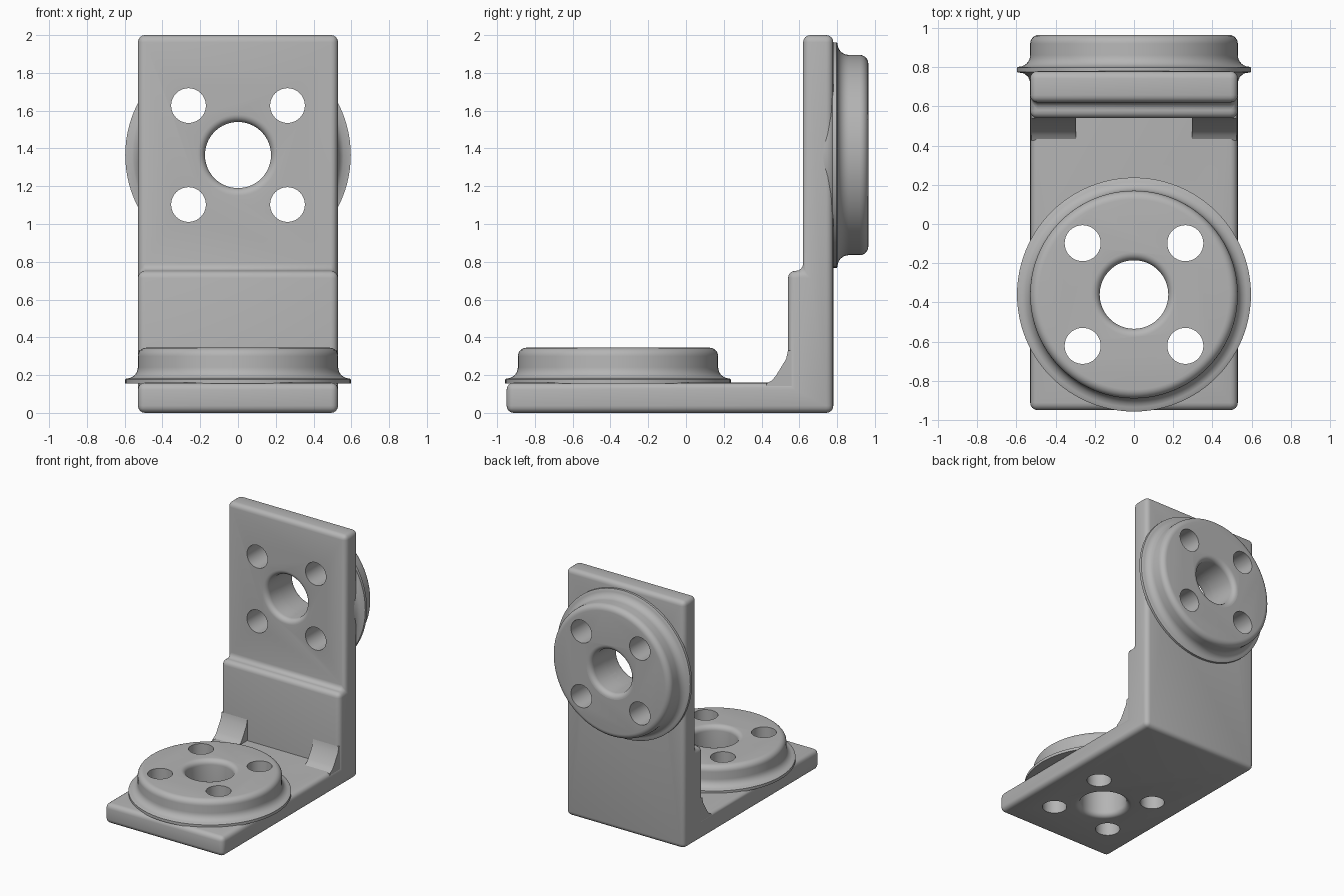
import bpy
import bmesh
from math import cos, sin, pi, radians
from mathutils import Matrix, Vector

cube = bpy.data.objects.get("Cube")
if cube:
    bpy.data.objects.remove(cube)

grey = bpy.data.materials.new("light grey")
grey.use_nodes = True
grey.diffuse_color = (0.46, 0.46, 0.46, 1)
grey.node_tree.nodes["Principled BSDF"].inputs["Base Color"].default_value = grey.diffuse_color

HALF = 0.53      # half width of the bracket
THICK = 0.16     # plate thickness
TOP = 0.345      # height of a disc face above the far side of its plate


def finish(name, bm):
    bmesh.ops.recalc_face_normals(bm, faces=bm.faces)
    mesh = bpy.data.meshes.new(name)
    bm.to_mesh(mesh)
    bm.free()
    mesh.materials.append(grey)
    obj = bpy.data.objects.new(name, mesh)
    bpy.context.collection.objects.link(obj)
    return obj


def arc(cx, cz, r, start, end, n=6):
    angles = [radians(start + (end - start) * i / n) for i in range(n + 1)]
    return [(cx + r * cos(a), cz + r * sin(a)) for a in angles]


def lathe(bm, profile, matrix, steps=64):
    # Rings of vertices about the local z axis, capped at both ends
    rings = []
    for r, z in profile:
        rings.append([bm.verts.new(matrix @ Vector((r * cos(2 * pi * i / steps),
                      r * sin(2 * pi * i / steps), z))) for i in range(steps)])
    for a, b in zip(rings, rings[1:]):
        for i in range(steps):
            j = (i + 1) % steps
            bm.faces.new((a[i], a[j], b[j], b[i]))
    bm.faces.new(rings[0])
    bm.faces.new(rings[-1])


def extrude_profile(profile, x0, x1):
    bm = bmesh.new()
    face = bm.faces.new([bm.verts.new((x0, y, z)) for y, z in profile])
    new = bmesh.ops.extrude_face_region(bm, geom=[face])["geom"]
    verts = [v for v in new if isinstance(v, bmesh.types.BMVert)]
    bmesh.ops.translate(bm, verts=verts, vec=(x1 - x0, 0, 0))
    bmesh.ops.recalc_face_normals(bm, faces=bm.faces)
    return bm


def hole_cutter(name, matrix):
    bm = bmesh.new()
    # Centre bore with rounded rims at both faces
    f, r = 0.04, 0.175
    bore = [(r + f, -0.05)] + arc(r + f, f, f, 270, 180)
    bore += arc(r + f, TOP - f, f, 180, 90) + [(r + f, TOP + 0.05)]
    lathe(bm, bore, matrix)
    # Four bolt holes
    for sx in (-1, 1):
        for sy in (-1, 1):
            place = matrix @ Matrix.Translation((sx * 0.262, sy * 0.262, 0))
            lathe(bm, [(0.092, -0.05), (0.092, TOP + 0.05)], place, 40)
    obj = finish(name, bm)
    obj.hide_render = True
    return obj


def cut(obj, cutter):
    mod = obj.modifiers.new("holes", 'BOOLEAN')
    mod.operation = 'DIFFERENCE'
    mod.solver = 'EXACT'
    mod.object = cutter
    bpy.context.view_layer.objects.active = obj
    bpy.ops.object.modifier_apply(modifier=mod.name)


def disc(name, matrix, underside):
    # Flared foot, straight wall and rounded face edge
    bm = bmesh.new()
    profile = underside + [(0.597, 0.155), (0.597, 0.178)]
    profile += arc(0.59, 0.242, 0.06, 270, 180)
    profile += arc(0.485, TOP - 0.045, 0.045, 0, 90)
    lathe(bm, profile, matrix, 96)
    return finish(name, bm)


# L-shaped bracket with a stepped upright
side = [(-0.95, 0), (0.78, 0), (0.78, 2), (0.62, 2), (0.62, 0.752),
        (0.54, 0.752), (0.54, THICK), (-0.95, THICK)]
bm = extrude_profile(side, -HALF, HALF)


def is_inner_corner(e):
    return all(abs(v.co.y - 0.54) < 0.01 and abs(v.co.z - THICK) < 0.01 for v in e.verts)


bmesh.ops.bevel(bm, geom=[e for e in bm.edges if not is_inner_corner(e)],
                offset=0.038, segments=4, profile=0.5, affect='EDGES')
bracket = finish("bracket", bm)

# Gussets in the inner corner
gusset = [(0.6, 0.1), (0.6, 0.33), (0.54, 0.33), (0.53, 0.285), (0.475, 0.195),
          (0.455, 0.172), (0.425, 0.155), (0.425, 0.1)]
gussets = []
for name, x0, x1 in (("left_gusset", 0.295, HALF - 0.006),
                     ("right_gusset", -HALF + 0.006, -0.295)):
    gussets.append(finish(name, extrude_profile(gusset, x0, x1)))

# Mounting discs on the base and behind the upright
base_at = Matrix.Translation((0, -0.36, 0))
back_at = Matrix.Translation((0, 0.62, 1.365)) @ Matrix.Rotation(-pi / 2, 4, 'X')
base_disc = disc("base_disc", base_at, [(0.5, 0.155)])
back_disc = disc("back_disc", back_at, [(0.53, 0.105), (0.54, 0.13), (0.56, 0.148)])

# Holes through each disc and its plate
for part, matrix in ((base_disc, base_at), (back_disc, back_at)):
    cutter = hole_cutter("hole_cutter", matrix)
    cut(part, cutter)
    cut(bracket, cutter)
    bpy.data.objects.remove(cutter)

# Smooth shading with sharp edges kept
bpy.ops.object.select_all(action='DESELECT')
for obj in [bracket, base_disc, back_disc] + gussets:
    obj.select_set(True)
bpy.context.view_layer.objects.active = bracket
bpy.ops.object.shade_smooth_by_angle(angle=radians(35))
